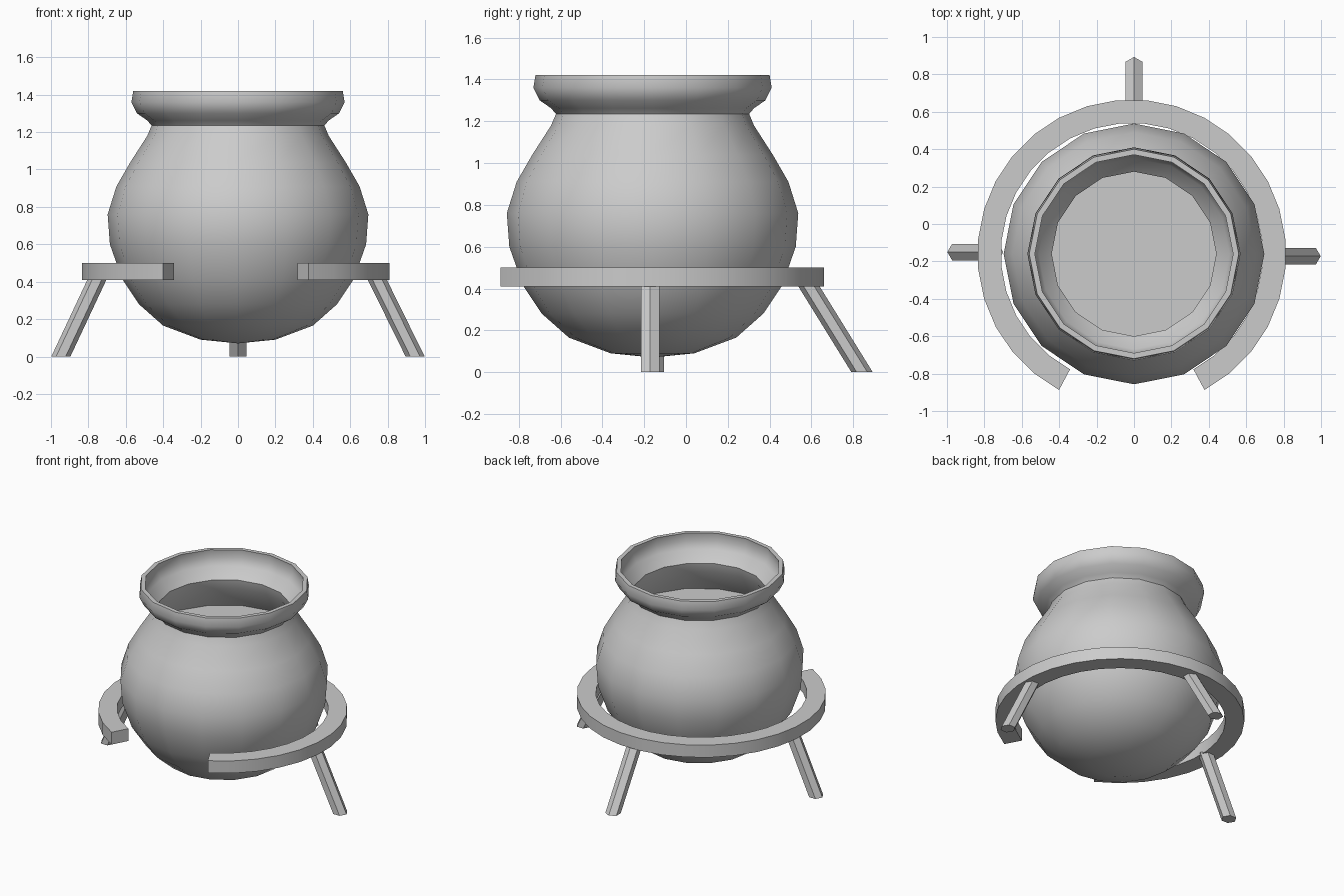
import bpy, bmesh
from math import sin, cos, pi, radians

if "Cube" in bpy.data.objects:
    bpy.data.objects.remove(bpy.data.objects["Cube"])

CY = -0.16  # the pot and stand sit slightly in front of the origin


def make(name, bm, smooth=None):
    bmesh.ops.recalc_face_normals(bm, faces=bm.faces)
    me = bpy.data.meshes.new(name)
    bm.to_mesh(me)
    bm.free()
    ob = bpy.data.objects.new(name, me)
    bpy.context.collection.objects.link(ob)
    if smooth:
        bpy.ops.object.select_all(action='DESELECT')
        ob.select_set(True)
        bpy.context.view_layer.objects.active = ob
        bpy.ops.object.shade_smooth_by_angle(angle=radians(smooth))
    return ob


def polygon(bm, x, y, z, r, n, start=0.0):
    return [bm.verts.new((x + r * cos(start + 2 * pi * i / n),
                          y + r * sin(start + 2 * pi * i / n), z)) for i in range(n)]


def bridge(bm, a, b):
    n = len(a)
    for i in range(n):
        bm.faces.new((a[i], a[(i + 1) % n], b[(i + 1) % n], b[i]))


# Pot: one turned profile, outside bottom -> lip -> inside down to the contents
profile = [(0.20, 0.09), (0.40, 0.165), (0.53, 0.28), (0.62, 0.415), (0.685, 0.60),
           (0.697, 0.76), (0.65, 0.91), (0.575, 1.04), (0.485, 1.18), (0.462, 1.235),
           (0.485, 1.262), (0.54, 1.30), (0.57, 1.36), (0.56, 1.42),
           (0.53, 1.42), (0.537, 1.36), (0.51, 1.31), (0.44, 1.24),
           (0.455, 1.17), (0.54, 1.03), (0.56, 1.00)]
bm = bmesh.new()
rings = [polygon(bm, 0, CY, z, r, 16) for r, z in profile]
for a, b in zip(rings, rings[1:]):
    bridge(bm, a, b)
tip = bm.verts.new((0, CY, 0.07))
for i in range(16):
    bm.faces.new((tip, rings[0][(i + 1) % 16], rings[0][i]))
make("pot", bm, 40)

# Level surface of the pot contents
bm = bmesh.new()
bm.faces.new(polygon(bm, 0, CY, 1.00, 0.56, 16))
make("pot_contents", bm)

# Stand ring: open at the front, 27 of 32 segments
bm = bmesh.new()
sections = []
step = 2 * pi / 32
for i in range(28):
    a = -pi / 2 + 2.5 * step + i * step
    sections.append([bm.verts.new((-0.012 + r * cos(a), CY + r * sin(a), z))
                     for r, z in ((0.70, 0.41), (0.825, 0.41), (0.825, 0.50), (0.70, 0.50))])
for a, b in zip(sections, sections[1:]):
    bridge(bm, a, b)
bm.faces.new(sections[0])
bm.faces.new(sections[-1])
make("stand_ring", bm, 30)


# Splayed hexagonal legs, cut level at the floor
def leg(name, foot, top, start):
    bm = bmesh.new()
    a = polygon(bm, *foot, 0.0, 0.051, 6, start)
    b = polygon(bm, *top, 0.42, 0.051, 6, start)
    bridge(bm, a, b)
    bm.faces.new(a)
    bm.faces.new(b)
    make(name, bm)


leg("left_leg", (-0.947, -0.15), (-0.75, -0.15), 0)
leg("right_leg", (0.947, -0.172), (0.74, -0.172), 0)
leg("back_leg", (0, 0.842), (0, 0.582), pi / 2)
